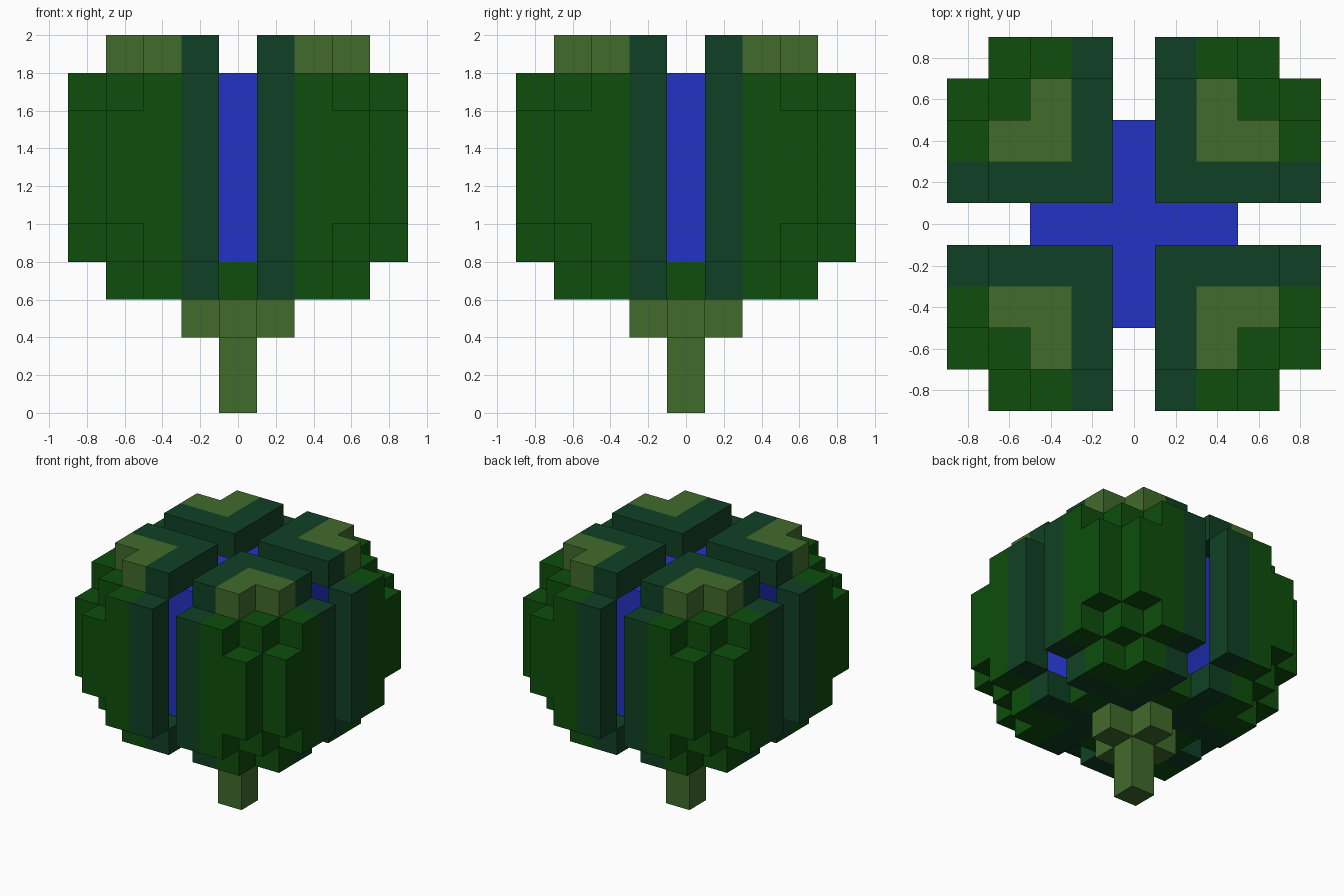
import bpy
import bmesh

if "Cube" in bpy.data.objects:
    bpy.data.objects.remove(bpy.data.objects["Cube"], do_unlink=True)


def material(name, rgb):
    mat = bpy.data.materials.new(name)
    mat.use_nodes = True
    mat.diffuse_color = (*rgb, 1)
    mat.node_tree.nodes["Principled BSDF"].inputs["Base Color"].default_value = (*rgb, 1)
    return mat


LEAF = material("leaf_green", (0.0044, 0.076, 0.0037))
TEAL = material("dark_teal", (0.005, 0.051, 0.018))
LIGHT = material("light_green", (0.053, 0.147, 0.025))
BLUE = material("core_blue", (0.017, 0.034, 0.546))

U = 0.2  # block size


def box_outline(x0, y0, x1, y1):
    return [(x0, y0), (x1, y0), (x1, y1), (x0, y1)]


def swapped(outline):
    return [(y, x) for x, y in outline]


def part(name, mat, outlines, z0, z1, quadrants=True):
    """Extrude footprints, measured in blocks, and mirror them into four quadrants."""
    bm = bmesh.new()
    signs = [(1, 1), (-1, 1), (-1, -1), (1, -1)] if quadrants else [(1, 1)]
    for sx, sy in signs:
        for outline in outlines:
            base = bm.faces.new([bm.verts.new((sx * x * U, sy * y * U, z0 * U)) for x, y in outline])
            top = bmesh.ops.extrude_face_region(bm, geom=[base])["geom"]
            for v in top:
                if isinstance(v, bmesh.types.BMVert):
                    v.co.z = z1 * U
    bmesh.ops.recalc_face_normals(bm, faces=bm.faces[:])
    mesh = bpy.data.meshes.new(name)
    bm.to_mesh(mesh)
    bm.free()
    mesh.materials.append(mat)
    obj = bpy.data.objects.new(name, mesh)
    bpy.context.scene.collection.objects.link(obj)


def cross(arm):
    """Plus-shaped outline one block wide."""
    h = 0.5
    return [(h, h), (h, arm), (-h, arm), (-h, h), (-arm, h), (-arm, -h),
            (-h, -h), (-h, -arm), (h, -arm), (h, -h), (arm, -h), (arm, h)]


# Stem and its collar
part("stem", LIGHT, [box_outline(-0.5, -0.5, 0.5, 0.5)], 0, 2, False)
part("stem_collar", LIGHT, [cross(1.5)], 2, 3, False)

# Floor under the core, and the core itself
part("core_floor", LEAF, [cross(2.5)], 3, 4, False)
part("core", BLUE, [box_outline(-2.5, -2.5, 2.5, 2.5)], 4, 9, False)

# L-shaped plates closing each quadrant above and below
edge_l = [(0.5, 0.5), (3.5, 0.5), (3.5, 1.5), (1.5, 1.5), (1.5, 3.5), (0.5, 3.5)]
inner_l = [(1.5, 1.5), (3.5, 1.5), (3.5, 2.5), (2.5, 2.5), (2.5, 3.5), (1.5, 3.5)]
part("base_edges", TEAL, [edge_l], 3, 4)
part("base_leaves", LEAF, [inner_l], 3, 4)
part("crown_edges", TEAL, [edge_l], 9, 10)
part("crown_leaves", LIGHT, [inner_l], 9, 10)

# Outer walls, with shorter ribs at the rounded corners
strip = box_outline(0.5, 3.5, 1.5, 4.5)
panel = box_outline(1.5, 3.5, 2.5, 4.5)
rib = box_outline(2.5, 3.5, 3.5, 4.5)
post = box_outline(2.5, 2.5, 3.5, 3.5)
part("wall_edges", TEAL, [strip, swapped(strip)], 4, 9)
part("wall_panels", LEAF, [panel, swapped(panel)], 4, 9)
part("corner_posts", LEAF, [post], 4, 9)
part("corner_ribs", LEAF, [rib, swapped(rib)], 5, 8)
